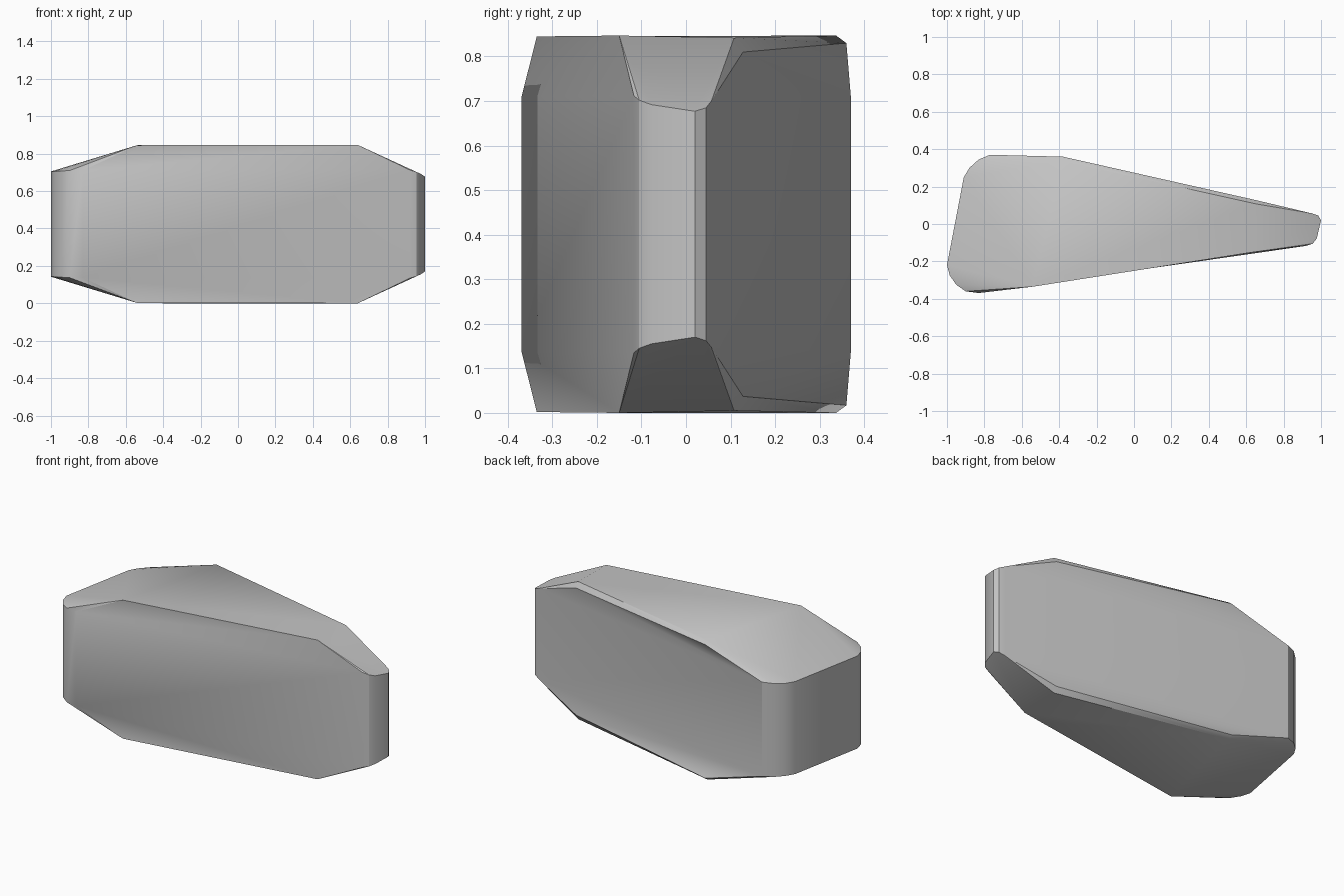
import bpy, bmesh, math

cube = bpy.data.objects.get("Cube")
if cube:
    bpy.data.objects.remove(cube)

HEIGHT = 0.847

# Stone colour
stone = bpy.data.materials.new("grey_stone")
stone.use_nodes = True
colour = (0.55, 0.55, 0.55, 1)
stone.diffuse_color = colour
stone.node_tree.nodes["Principled BSDF"].inputs["Base Color"].default_value = colour

bm = bmesh.new()


def pair(x, y, z):
    """An upper point and its mirrored lower twin."""
    return bm.verts.new((x, y, z)), bm.verts.new((x, y, HEIGHT - z))


def face(*pairs):
    """A face on the upper half and its twin on the lower half."""
    bm.faces.new([p[0] for p in pairs])
    bm.faces.new([p[1] for p in reversed(pairs)])


def fan(centre, rim):
    for a, b in zip(rim, rim[1:]):
        face(centre, a, b)


# Rounded corners of the wedge outline, with the height where the walls end
front_left = [pair(*p) for p in (
    (-1, -.22, .705), (-.985, -.275, .705), (-.95, -.325, .707), (-.9, -.36, .71), (-.83, -.369, .71))]
narrow_end = [pair(*p) for p in (
    (.92, -.117, .712), (.955, -.105, .702), (.977, -.078, .692),
    (1, .02, .677), (.985, .045, .685), (.95, .057, .7))]
back_left = [pair(*p) for p in (
    (-.77, .37, .71), (-.83, .345, .708), (-.88, .3, .705), (-.91, .25, .705))]

# Flat cap corners and the bevel along the back edge
cap_front_left = pair(-.54, -.335, .845)
cap_front_right = pair(.64, -.15, HEIGHT)
cap_back_right = pair(.65, .108, .842)
cap_back_left = pair(-.38, .337, HEIGHT)
bevel_right = pair(.65, .128, .81)
bevel_left = pair(-.38, .36, .83)

# Upright walls all round
belt = front_left + narrow_end + back_left
for a, b in zip(belt, belt[1:] + belt[:1]):
    bm.faces.new((a[1], b[1], b[0], a[0]))

# Cap and back bevel
face(cap_front_left, cap_front_right, cap_back_right, cap_back_left)
face(cap_back_right, bevel_right, bevel_left, cap_back_left)

# Slightly flared strips above the front and back walls
fan(cap_front_right, [front_left[-1], narrow_end[0]])
face(front_left[-1], cap_front_right, cap_front_left)
fan(bevel_right, [narrow_end[-1], back_left[0], bevel_left])

# Chamfer over the narrow end
fan(cap_front_right, narrow_end[:4] + [cap_back_right])
fan(cap_back_right, narrow_end[3:] + [bevel_right])

# Chamfer over the broad end
fan(cap_back_left, [bevel_left] + back_left + [cap_front_left])
fan(cap_front_left, back_left[-1:] + front_left)

bmesh.ops.recalc_face_normals(bm, faces=bm.faces[:])
mesh = bpy.data.meshes.new("wedge_stone")
bm.to_mesh(mesh)
bm.free()
mesh.materials.append(stone)
rock = bpy.data.objects.new("wedge_stone", mesh)
bpy.context.collection.objects.link(rock)

# Soft rounded corners, crisp chamfers
bpy.ops.object.select_all(action='DESELECT')
rock.select_set(True)
bpy.context.view_layer.objects.active = rock
bpy.ops.object.shade_smooth_by_angle(angle=math.radians(30))
